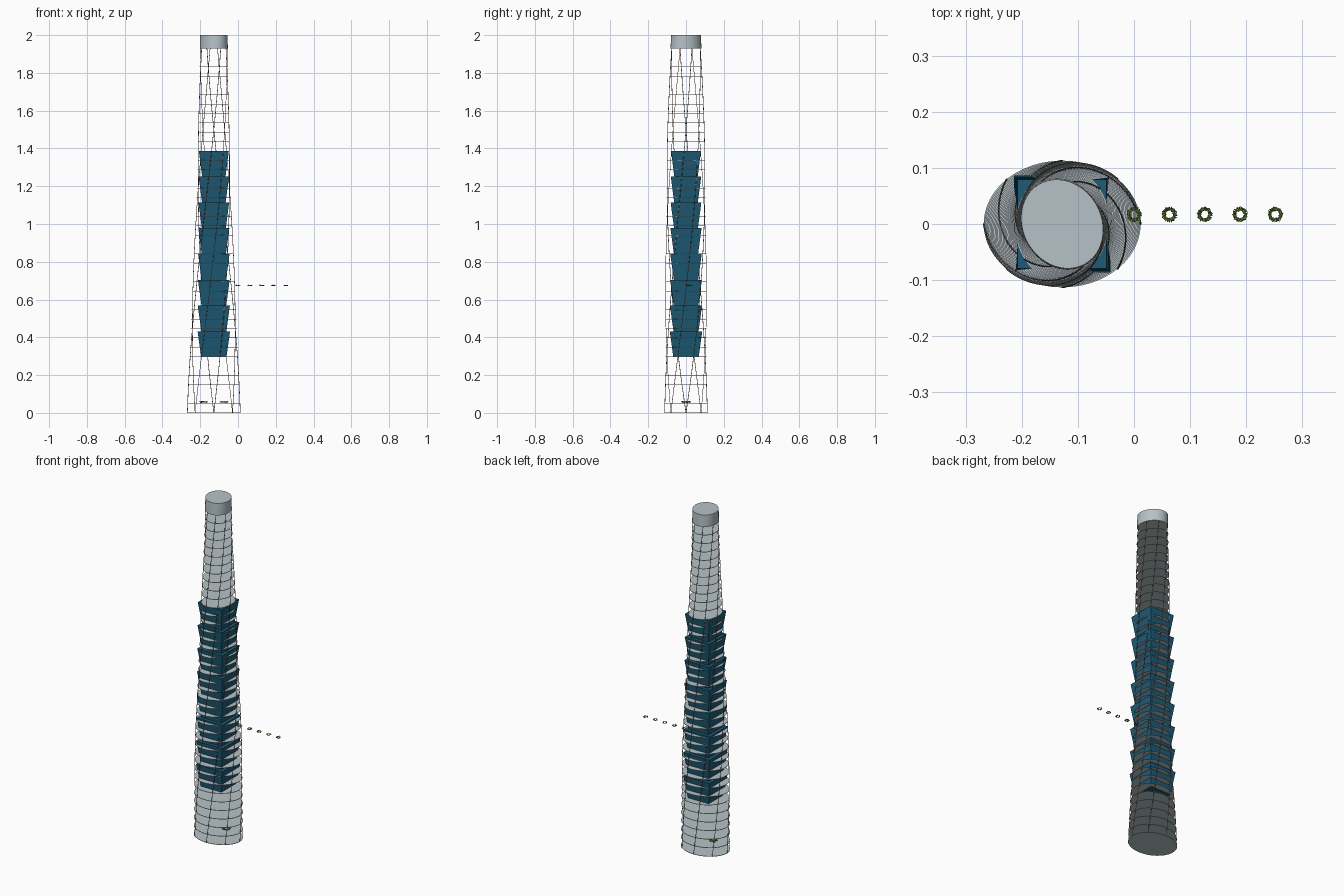
import bpy, bmesh, math, random
from mathutils import Vector, Matrix

if "Cube" in bpy.data.objects:
    bpy.data.objects.remove(bpy.data.objects["Cube"])

random.seed(4)
CX = -0.128          # tower axis
TOP = 1.93           # underside of the crown
FLOORS = 40
SEG = 48


def material(name, rgb):
    m = bpy.data.materials.new(name)
    m.diffuse_color = (*rgb, 1)
    m.use_nodes = True
    m.node_tree.nodes["Principled BSDF"].inputs["Base Color"].default_value = m.diffuse_color
    return m


GREY = material("pale grey", (0.47, 0.54, 0.57))
STRAND = material("warm brown", (0.30, 0.19, 0.15))
BLUE = material("deep blue", (0.013, 0.105, 0.18))
GREEN = material("leaf green", (0.14, 0.25, 0.04))
OLIVE = material("olive", (0.10, 0.16, 0.03))


def finish(bm, name, *mats):
    bmesh.ops.recalc_face_normals(bm, faces=bm.faces)
    me = bpy.data.meshes.new(name)
    bm.to_mesh(me)
    bm.free()
    ob = bpy.data.objects.new(name, me)
    bpy.context.collection.objects.link(ob)
    for m in mats:
        me.materials.append(m)
    return ob


def outline(t, z):
    """Point on the tapering, twisting elliptical outline."""
    a, b = 0.14 - 0.029 * z, 0.113 - 0.0215 * z
    p = Vector((a * math.cos(t), b * math.sin(t), 0))
    p.rotate(Matrix.Rotation(math.radians(60 * z), 3, 'Z'))
    return p + Vector((CX, 0, z))


def loft(bm, rings):
    """Closed solid through equal-length rings of points."""
    vs = [[bm.verts.new(p) for p in r] for r in rings]
    n = len(vs[0])
    for lo, hi in zip(vs, vs[1:]):
        for i in range(n):
            j = (i + 1) % n
            bm.faces.new((lo[i], lo[j], hi[j], hi[i]))
    bm.faces.new(vs[0][::-1])
    bm.faces.new(vs[-1])


def ellipse(z, zshape=None):
    r = [outline(2 * math.pi * i / SEG, z if zshape is None else zshape) for i in range(SEG)]
    return [Vector((p.x, p.y, z)) for p in r]


# floor plates
bm = bmesh.new()
for k in range(FLOORS):
    z = TOP * k / (FLOORS - 1)
    loft(bm, [ellipse(z), ellipse(z + 0.002, z)])
finish(bm, "floor_plates", GREY)

# solid crown
bm = bmesh.new()
loft(bm, [ellipse(TOP), ellipse(2.0)])
finish(bm, "crown", GREY)

# eight twisting strands around the outline
cu = bpy.data.curves.new("twisting_strands", 'CURVE')
cu.dimensions = '3D'
cu.bevel_depth = 0.0016
cu.bevel_resolution = 0
for s in range(8):
    sp = cu.splines.new('POLY')
    sp.points.add(FLOORS - 1)
    for k in range(FLOORS):
        sp.points[k].co = (*outline(s * math.pi / 4, TOP * k / (FLOORS - 1)), 1)
cu.materials.append(STRAND)
ob = bpy.data.objects.new("twisting_strands", cu)
bpy.context.collection.objects.link(ob)

# stacked flared square tiers
bm = bmesh.new()
H = (1.387 - 0.295) / 8
for k in range(8):
    z0 = 0.295 + k * H
    s = 1 - 0.011 * k
    rings = []
    for z, h in ((z0, 0.067 * s), (z0 + H, 0.086 * s)):
        rings.append([(CX + x * h, y * h, z) for x, y in ((-1, -1), (1, -1), (1, 1), (-1, 1))])
    loft(bm, rings)
finish(bm, "flared_tiers", BLUE)


# small leafy wreaths: a ring of tilted flat leaves
def wreath(name, x, y, z, size, lift):
    bm = bmesh.new()
    n = 11
    for i in range(n):
        a = 2 * math.pi * i / n
        c = Vector((x, y, z)) + Vector((math.cos(a), math.sin(a), 0)) * 0.0098 * size
        for side in (-1, 1):
            d = a + side * random.uniform(0.4, 1.1)
            u = Vector((math.cos(d), math.sin(d), random.uniform(-lift, lift))) * 0.0055 * size
            w = Vector((-math.sin(d), math.cos(d), random.uniform(-lift, lift))) * 0.003 * size
            up = Vector((0, 0, 0.0015 * size))
            vs = [bm.verts.new(c + o) for o in (-u, w, u, -w, up, -up)]
            for p in range(4):
                q = (p + 1) % 4
                for e, f in ((4, (p, q)), (5, (q, p))):
                    face = bm.faces.new((vs[f[0]], vs[f[1]], vs[e]))
                    face.material_index = (i + (side > 0)) % 2
    finish(bm, name, GREEN, OLIVE)


for i in range(5):
    wreath(f"wreath_{i + 1}", 0.063 * i, 0.017, 0.675, 1.0, 0.8)
for i, (x, y) in enumerate(((-0.182, 0.003), (-0.074, -0.003))):
    wreath(f"base_wreath_{i + 1}", x, y, 0.058, 1.7, 0.6)
